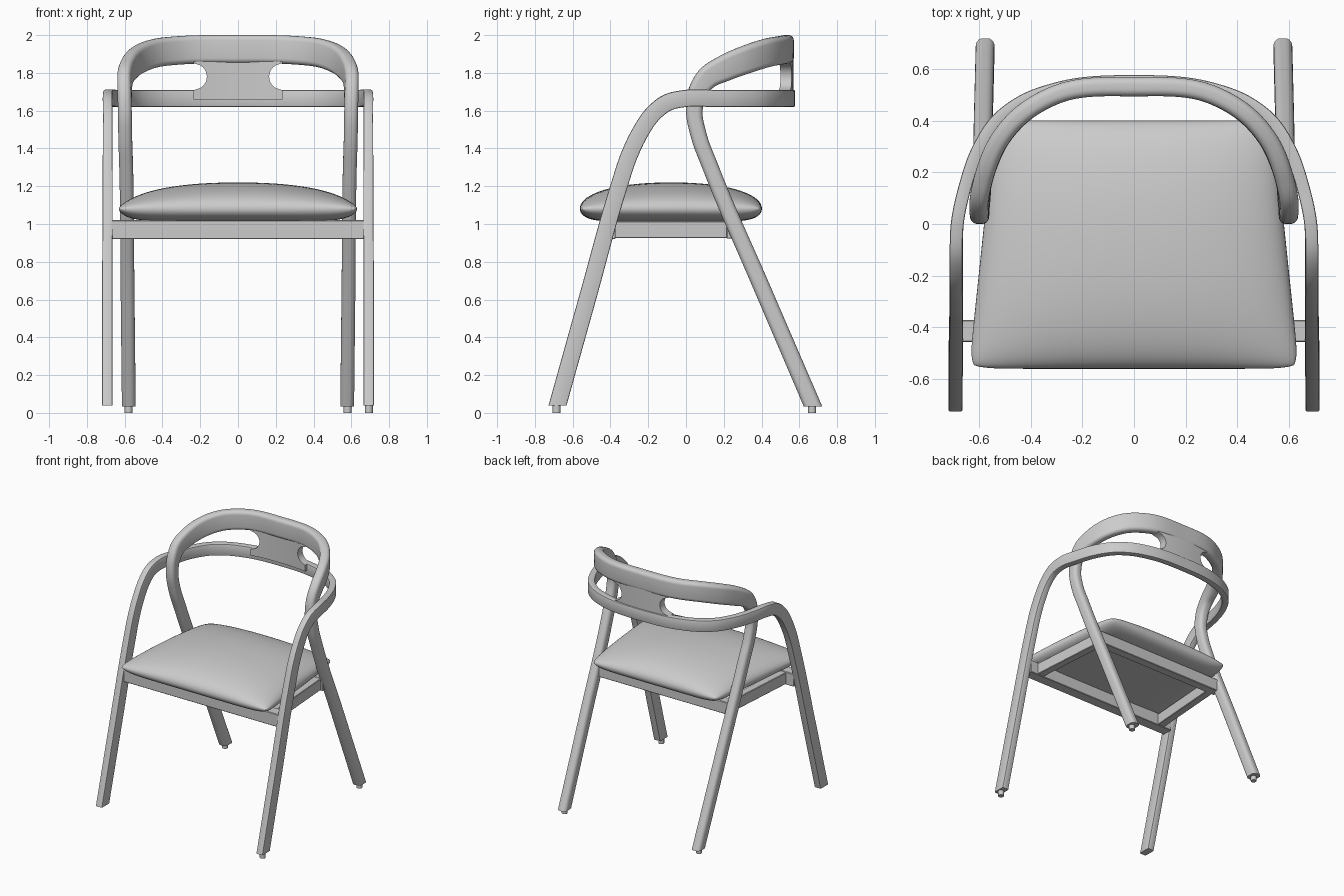
import bpy, bmesh, math
from mathutils import Vector

if "Cube" in bpy.data.objects:
    bpy.data.objects.remove(bpy.data.objects["Cube"])


def finish(name, bm, angle=35):
    bmesh.ops.remove_doubles(bm, verts=bm.verts, dist=1e-5)
    bmesh.ops.recalc_face_normals(bm, faces=bm.faces)
    me = bpy.data.meshes.new(name)
    bm.to_mesh(me)
    bm.free()
    ob = bpy.data.objects.new(name, me)
    bpy.context.collection.objects.link(ob)
    bpy.ops.object.select_all(action='DESELECT')
    bpy.context.view_layer.objects.active = ob
    ob.select_set(True)
    bpy.ops.object.shade_smooth_by_angle(angle=math.radians(angle))
    return ob


def smooth_path(keys, n=8):
    """Cubic interpolation by chord length through rows of numbers."""
    t = [0.0]
    for a, b in zip(keys, keys[1:]):
        t.append(t[-1] + (Vector(b[:3]) - Vector(a[:3])).length)
    last = len(keys) - 1

    def slope(i, k):
        s = [(keys[j + 1][k] - keys[j][k]) / (t[j + 1] - t[j])
             for j in (max(i - 1, 0), min(i, last - 1))]
        if i in (0, last):
            return s[0] if i == 0 else s[1]
        d0, d1 = t[i] - t[i - 1], t[i + 1] - t[i]
        return (s[0] * d1 + s[1] * d0) / (d0 + d1)

    out = []
    for i in range(last):
        h = t[i + 1] - t[i]
        for j in range(n + (i == last - 1)):
            u = j / n
            out.append([(2*u**3 - 3*u*u + 1) * keys[i][k] + (u**3 - 2*u*u + u) * h * slope(i, k)
                        + (3*u*u - 2*u**3) * keys[i + 1][k] + (u**3 - u*u) * h * slope(i + 1, k)
                        for k in range(len(keys[0]))])
    return out


def section(w, h, r, n):
    """Rounded rectangle outline."""
    pts = []
    for q, (sx, sy) in enumerate(((1, 1), (-1, 1), (-1, -1), (1, -1))):
        for j in range(n + 1):
            a = math.pi / 2 * (q + j / n)
            pts.append((sx * (w / 2 - r) + r * math.cos(a), sy * (h / 2 - r) + r * math.sin(a)))
    return pts


def sweep(name, half, r, n, z_end):
    """Right half rows: x, y, z, width, height, outward angle; mirrored into a full loop."""
    keys = half + [(-x, y, z, w, h, 180 - a) for x, y, z, w, h, a in half[-2::-1]]
    path = smooth_path(keys)
    bm = bmesh.new()
    rings = []
    for i, (x, y, z, w, h, a) in enumerate(path):
        p0, p1 = path[max(i - 1, 0)], path[min(i + 1, len(path) - 1)]
        T = (Vector(p1[:3]) - Vector(p0[:3])).normalized()
        N = Vector((math.cos(math.radians(a)), math.sin(math.radians(a)), 0))
        N = (N - T * N.dot(T)).normalized()
        B = T.cross(N)
        ring = []
        for u, v in section(w, h, r, n):
            p = Vector((x, y, z)) + N * u + B * v
            if i in (0, len(path) - 1):      # level cut at the floor end
                p += T * ((z_end - p.z) / T.z)
            ring.append(bm.verts.new(p))
        rings.append(ring)
    m = len(rings[0])
    for A, C in zip(rings, rings[1:]):
        for k in range(m):
            bm.faces.new((A[k], A[(k + 1) % m], C[(k + 1) % m], C[k]))
    bm.faces.new(rings[0])
    bm.faces.new(rings[-1])
    return finish(name, bm)


def beam(name, a, b, w, h):
    """Square-edged rail from a to b with a small bevel."""
    a, b = Vector(a), Vector(b)
    bm = bmesh.new()
    bmesh.ops.create_cube(bm, size=1)
    bmesh.ops.scale(bm, vec=((b - a).length, w, h), verts=bm.verts)
    bmesh.ops.bevel(bm, geom=bm.edges[:], offset=0.004, segments=1, affect='EDGES')
    ob = finish(name, bm, 30)
    ob.location = (a + b) / 2
    ob.rotation_euler.z = math.atan2(b.y - a.y, b.x - a.x)


# Front legs flowing into the arms and lower back rail
sweep("front_legs_and_arm_rail", [
    (.693, -.680, .04, .055, .092, 0), (.692, -.518, .62, .055, .092, 0),
    (.690, -.355, 1.20, .053, .09, 0), (.690, -.302, 1.36, .052, .09, 0),
    (.690, -.248, 1.475, .051, .09, 0), (.690, -.175, 1.583, .05, .09, 1),
    (.690, -.10, 1.642, .05, .09, 3), (.686, 0, 1.665, .05, .09, 7),
    (.657, .14, 1.665, .05, .09, 18), (.606, .287, 1.665, .05, .09, 30),
    (.532, .402, 1.665, .05, .09, 46), (.437, .474, 1.665, .05, .09, 60),
    (.293, .527, 1.665, .05, .09, 76), (0, .553, 1.665, .05, .09, 90)],
    .007, 2, .04)

# Rear legs flowing into the upper hoop
sweep("rear_legs_and_top_hoop", [
    (.578, .672, .035, .073, .09, 0), (.585, .40, .668, .073, .088, 0),
    (.592, .13, 1.30, .073, .085, 0), (.597, .07, 1.46, .073, .085, 0),
    (.599, .044, 1.60, .073, .088, 0), (.600, .062, 1.70, .073, .10, 5),
    (.597, .115, 1.775, .073, .12, 12), (.575, .205, 1.825, .073, .138, 20),
    (.522, .325, 1.873, .073, .148, 36), (.435, .425, 1.905, .073, .15, 54),
    (.30, .503, 1.92, .073, .15, 74), (0, .533, 1.925, .075, .15, 90)],
    .028, 5, .035)

# Centre panel joining hoop and rail, sides scooped by the round hole ends
bm = bmesh.new()
rows, cols = 20, 12
layers = []
for back in (0, 1):
    grid = []
    for i in range(rows + 1):
        z = 1.66 + .24 * i / rows
        half = .235 - math.sqrt(max(0, .07**2 - (z - 1.78)**2))
        row = []
        for j in range(cols + 1):
            x = half * (2 * j / cols - 1)
            row.append(bm.verts.new((x, (.568 if back else .508) - .3 * x * x, z)))
        grid.append(row)
    layers.append(grid)
    for i in range(rows):
        for j in range(cols):
            bm.faces.new((grid[i][j], grid[i][j + 1], grid[i + 1][j + 1], grid[i + 1][j]))
F, K = layers
for i in range(rows):
    for j in (0, cols):
        bm.faces.new((F[i][j], F[i + 1][j], K[i + 1][j], K[i][j]))
for j in range(cols):
    for i in (0, rows):
        bm.faces.new((F[i][j], F[i][j + 1], K[i][j + 1], K[i][j]))
finish("back_panel", bm)

# Domed tapering seat cushion
bm = bmesh.new()
N = 40
for top in (1, 0):
    grid = []
    for i in range(N + 1):
        v = math.sin(math.pi * (i / N - .5))
        row = []
        for j in range(N + 1):
            u = math.sin(math.pi * (j / N - .5))
            pull = 1 - .03 * abs(u * v)**12
            y = -.08 + .482 * v * pull
            x = u * pull * (.582 - .105 * y)
            if top:
                z = 1.08 + .14 * max(0, (1 - abs(u)**2.2) * (1 - abs(v)**2.2))**.47
            else:
                z = 1.08 - .068 * max(0, (1 - abs(u)**8) * (1 - abs(v)**8))**.5
            row.append(bm.verts.new((x, y, z)))
        grid.append(row)
    for i in range(N):
        for j in range(N):
            bm.faces.new((grid[i][j], grid[i][j + 1], grid[i + 1][j + 1], grid[i + 1][j]))
finish("seat_cushion", bm, 60)

# Seat frame rails
beam("front_seat_rail", (-.67, -.415, .97), (.67, -.415, .97), .085, .10)
beam("rear_seat_rail", (-.58, .25, .97), (.58, .25, .97), .07, .095)
for s, side in ((1, "right"), (-1, "left")):
    beam(side + "_seat_rail", (s * .575, -.39, .97), (s * .53, .25, .97), .06, .09)

# Foot pegs (the front left leg has none)
for name, x, y in (("front_right_foot", .693, -.685), ("rear_right_foot", .58, .668),
                   ("rear_left_foot", -.58, .668)):
    bm = bmesh.new()
    bmesh.ops.create_cone(bm, cap_ends=True, segments=20, radius1=.021, radius2=.021, depth=.05)
    finish(name, bm).location = (x, y, .025)
